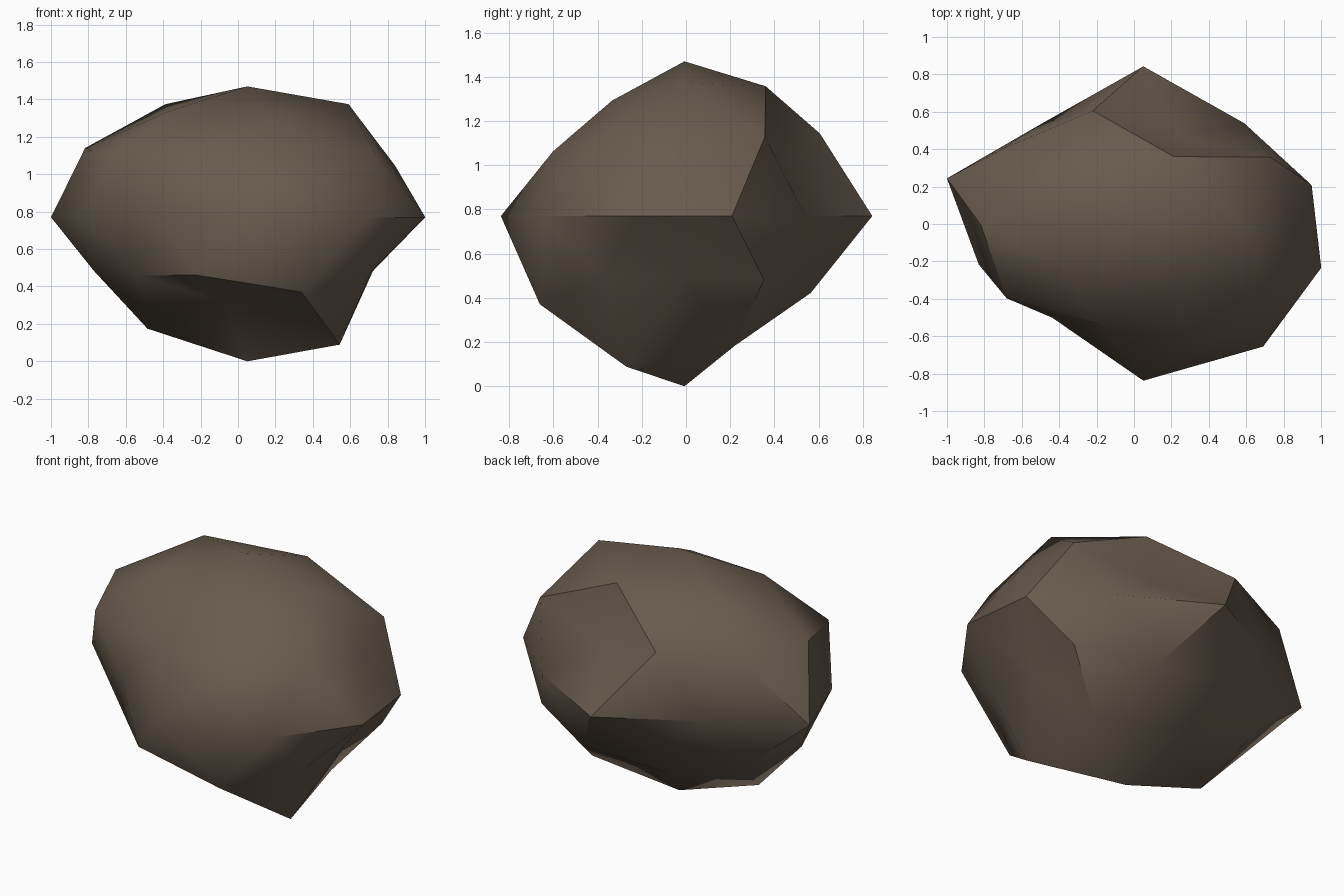
import bpy
import math

if "Cube" in bpy.data.objects:
    bpy.data.objects.remove(bpy.data.objects["Cube"])

# Stone material
stone = bpy.data.materials.new("brown_stone")
stone.diffuse_color = (0.14, 0.105, 0.075, 1.0)
stone.use_nodes = True
stone.node_tree.nodes["Principled BSDF"].inputs["Base Color"].default_value = stone.diffuse_color

# Radial bulge of each ring: height on the unit ball -> (first angle, step, factors)
RINGS = [
    (1.0,     0, 360, [1.014]),
    (0.8507,  0, 72, [1.03, 1.0, 1.03, 0.97, 0.89]),
    (0.5257, 36, 72, [0.99, 1.03, 1.02, 0.89, 0.98]),
    (0.4472,  0, 72, [0.885, 0.75, 1.05, 1.01, 0.95]),
    (0.0,    18, 36, [0.946, 0.918, 1.156, 0.918, 1.104,
                      0.925, 0.83, 1.13, 1.09, 1.0]),
    (-0.4472, 36, 72, [0.93, 0.85, 0.92, 1.0, 0.92]),
    (-0.5257, 0, 72, [0.79, 0.96, 0.94, 0.86, 1.10]),
    (-0.8507, 36, 72, [1.0, 0.86, 1.015, 0.77, 1.16]),
    (-1.0,    0, 360, [1.116]),
]
SCALE = (1.0, 0.735, 0.69)
CENTRE = (0.05, -0.007, 0.77)


def bulge(co):
    """Radial factor for a point on the unit ball."""
    z, start, step, factors = min(RINGS, key=lambda r: abs(r[0] - co.z))
    angle = math.degrees(math.atan2(co.y, co.x))
    return factors[round((angle - start) / step) % len(factors)]


# Boulder: faceted ball pushed in and out along its radii
bpy.ops.mesh.primitive_ico_sphere_add(subdivisions=2, radius=1.0)
rock = bpy.context.object
rock.name = "boulder"
rock.data.materials.append(stone)
for v in rock.data.vertices:
    f = bulge(v.co)
    v.co = [c + s * f * p for c, s, p in zip(CENTRE, SCALE, v.co)]

bpy.ops.object.shade_smooth_by_angle(angle=math.radians(41))
